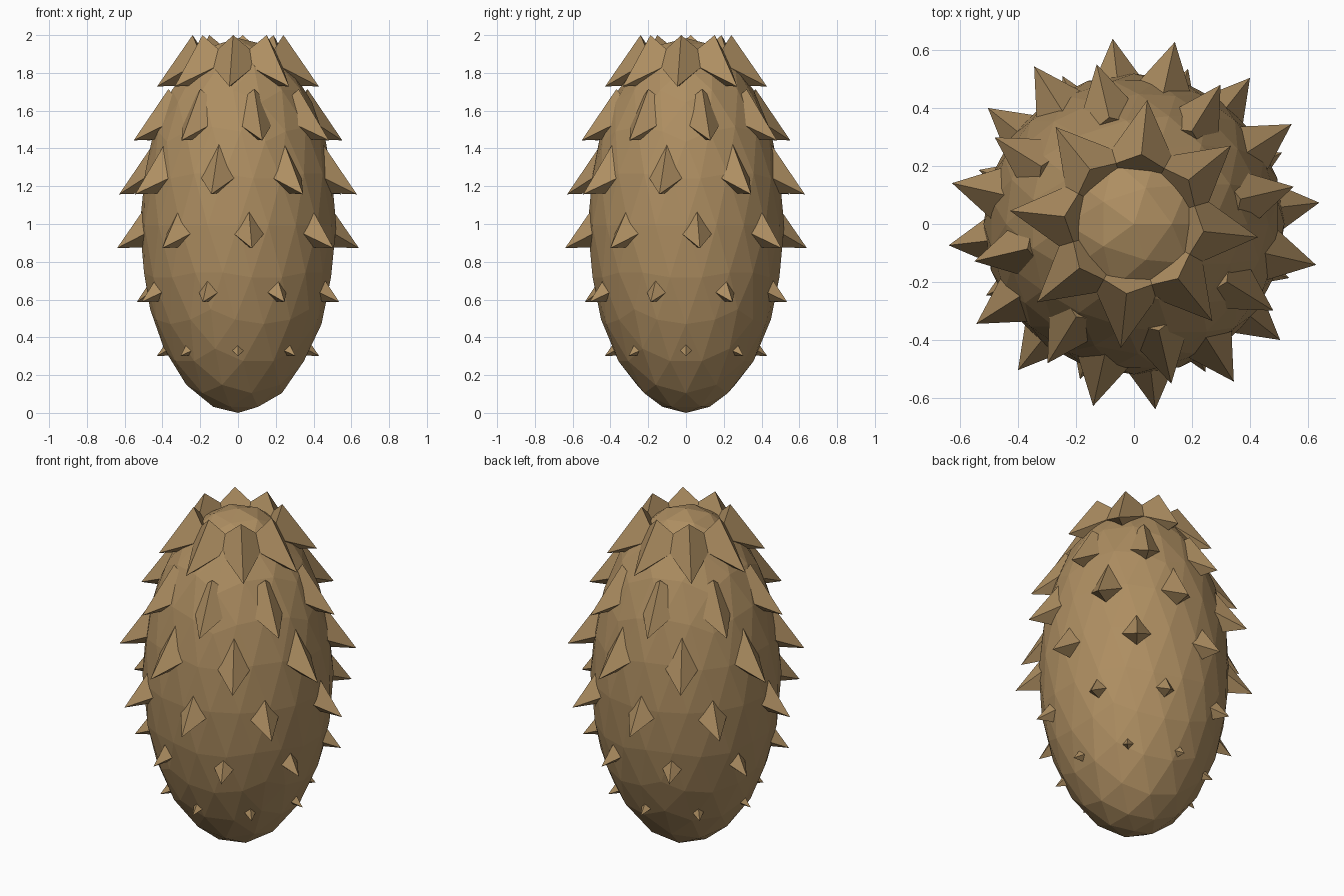
import bpy, bmesh, math
from mathutils import Matrix

if "Cube" in bpy.data.objects:
    bpy.data.objects.remove(bpy.data.objects["Cube"])

mat = bpy.data.materials.new("brown_husk")
mat.diffuse_color = (0.42, 0.27, 0.12, 1)
mat.use_nodes = True
mat.node_tree.nodes["Principled BSDF"].inputs["Base Color"].default_value = mat.diffuse_color


def add_object(name, bm):
    mesh = bpy.data.meshes.new(name)
    bm.to_mesh(mesh)
    bm.free()
    mesh.materials.append(mat)
    obj = bpy.data.objects.new(name, mesh)
    bpy.context.collection.objects.link(obj)
    return obj


# Faceted egg-shaped body
HALF_WIDTH, HALF_HEIGHT = 0.52, 0.992
bm = bmesh.new()
bmesh.ops.create_icosphere(
    bm, subdivisions=3, radius=1,
    matrix=Matrix.Translation((0, 0, HALF_HEIGHT))
    @ Matrix.Diagonal((HALF_WIDTH, HALF_WIDTH, HALF_HEIGHT, 1)))
add_object("body", bm)

# Six twisted rings of eight four-sided thorns, all tilted downward
RING_RADII = [0.30, 0.438, 0.515, 0.515, 0.437, 0.301]
PER_RING, TWIST, TILT = 8, 0.45, 0.5
for i, radius in enumerate(RING_RADII):
    z = 0.372 + 0.2854 * i
    bm = bmesh.new()
    for k in range(PER_RING):
        angle = k * math.tau / PER_RING + i * TWIST
        bmesh.ops.create_cone(
            bm, cap_ends=True, segments=4, radius1=0.148, radius2=0, depth=0.296,
            matrix=Matrix.Rotation(angle, 4, 'Z')
            @ Matrix.Translation((radius, 0, z))
            @ Matrix.Rotation(math.pi / 2 + TILT, 4, 'Y'))
    bmesh.ops.remove_doubles(bm, verts=bm.verts, dist=1e-5)
    add_object(f"thorn_ring_{i + 1}", bm)
